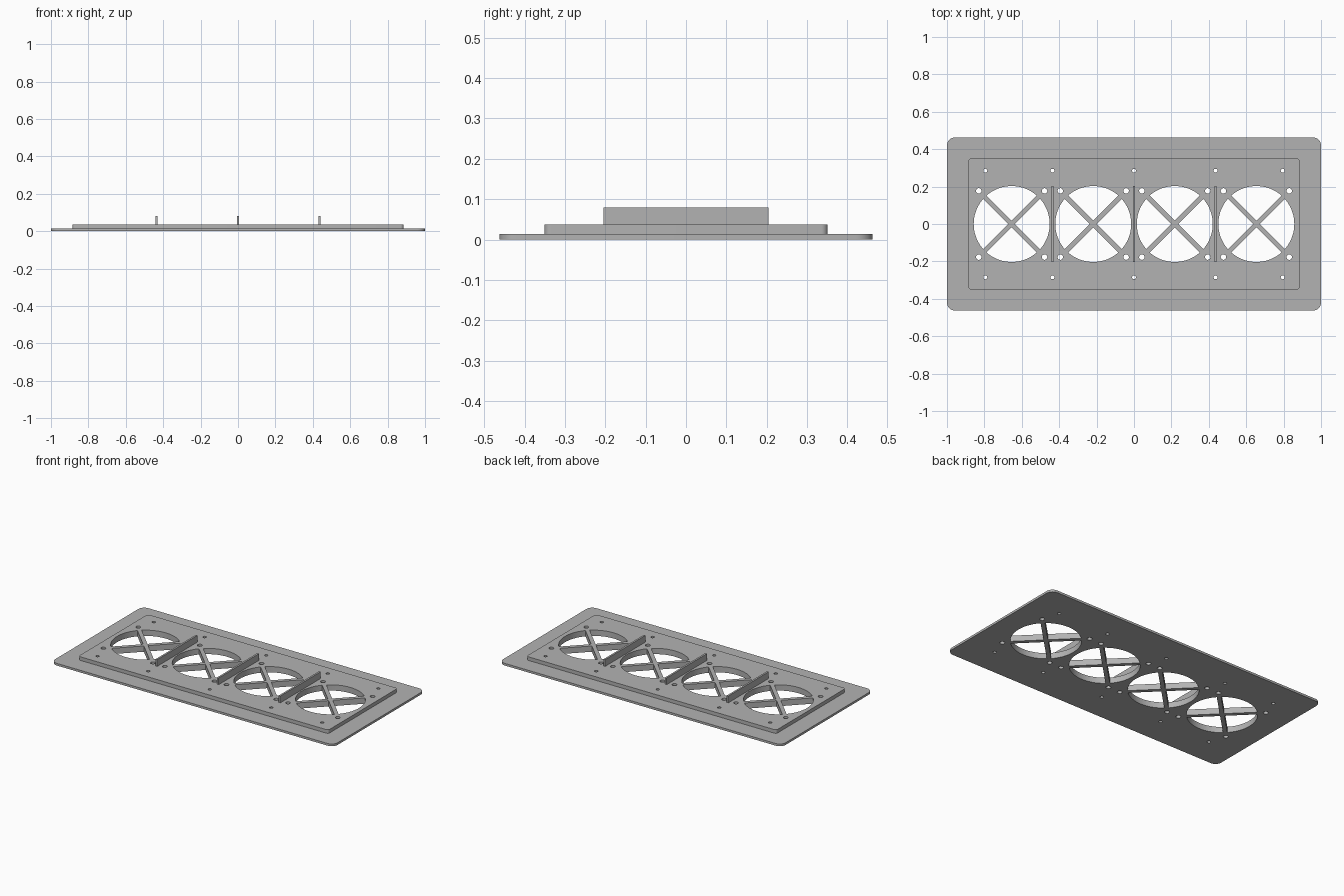
import bpy
from math import cos, sin, asin, pi, sqrt

cube = bpy.data.objects.get("Cube")
if cube:
    bpy.data.objects.remove(cube, do_unlink=True)

GREY = (0.45, 0.45, 0.45, 1)
mat = bpy.data.materials.new("matte grey")
mat.use_nodes = True
mat.diffuse_color = GREY
mat.node_tree.nodes["Principled BSDF"].inputs["Base Color"].default_value = GREY

FAN_X = (-0.654, -0.218, 0.218, 0.654)
FAN_R, STRUT_HALF = 0.203, 0.0125
BASE_TOP, PANEL_TOP, FIN_TOP = 0.014, 0.037, 0.08


def arc(cx, cy, r, a0, a1, n):
    return [(cx + r * cos(a0 + (a1 - a0) * i / n), cy + r * sin(a0 + (a1 - a0) * i / n))
            for i in range(n + 1)]


def rounded_rect(hx, hy, r):
    pts = []
    for q, (sx, sy) in enumerate(((1, 1), (-1, 1), (-1, -1), (1, -1))):
        pts += arc(sx * (hx - r), sy * (hy - r), r, q * pi / 2, (q + 1) * pi / 2, 8)
    return pts


def circle(cx, cy, r):
    return arc(cx, cy, r, 0, 2 * pi, 24)[:-1]


def fan_quadrant(cx, d):
    # one of four openings left between the crossed struts
    half = pi / 4 - asin(STRUT_HALF / FAN_R)
    apex = STRUT_HALF * sqrt(2)
    return [(cx + apex * cos(d), apex * sin(d))] + arc(cx, 0, FAN_R, d - half, d + half, 20)


def plate(name, outlines, z0, z1):
    # filled outline with holes, extruded to thickness
    curve = bpy.data.curves.new(name, "CURVE")
    curve.dimensions = "2D"
    curve.fill_mode = "BOTH"
    curve.extrude = (z1 - z0) / 2
    for pts in outlines:
        s = curve.splines.new("POLY")
        s.points.add(len(pts) - 1)
        for p, (x, y) in zip(s.points, pts):
            p.co = (x, y, 0, 1)
        s.use_cyclic_u = True
    obj = bpy.data.objects.new(name, curve)
    obj.location.z = (z0 + z1) / 2
    bpy.context.collection.objects.link(obj)
    curve.materials.append(mat)
    bpy.ops.object.select_all(action="DESELECT")
    obj.select_set(True)
    bpy.context.view_layer.objects.active = obj
    bpy.ops.object.convert(target="MESH")
    bpy.ops.object.shade_smooth_by_angle(angle=pi / 6)


# Openings shared by both plates: fan windows, fan screws, mounting holes
holes = []
for cx in FAN_X:
    holes += [fan_quadrant(cx, q * pi / 2) for q in range(4)]
    holes += [circle(cx + sx * 0.176, sy * 0.177, 0.0145) for sx in (-1, 1) for sy in (-1, 1)]
for x in (-0.795, -0.436, 0, 0.436, 0.795):
    holes += [circle(x, sy * 0.285, 0.0105) for sy in (-1, 1)]

plate("base_plate", [rounded_rect(1, 0.4625, 0.042)] + holes, 0, BASE_TOP)
plate("raised_panel", [rounded_rect(0.885, 0.351, 0.016)] + holes, BASE_TOP, PANEL_TOP)

# Upright fins between the fans
for label, x in (("right", -0.436), ("middle", 0), ("left", 0.436)):
    hx, hy = 0.006, 0.204
    plate(label + "_divider_fin",
          [[(x - hx, -hy), (x + hx, -hy), (x + hx, hy), (x - hx, hy)]], PANEL_TOP, FIN_TOP)
